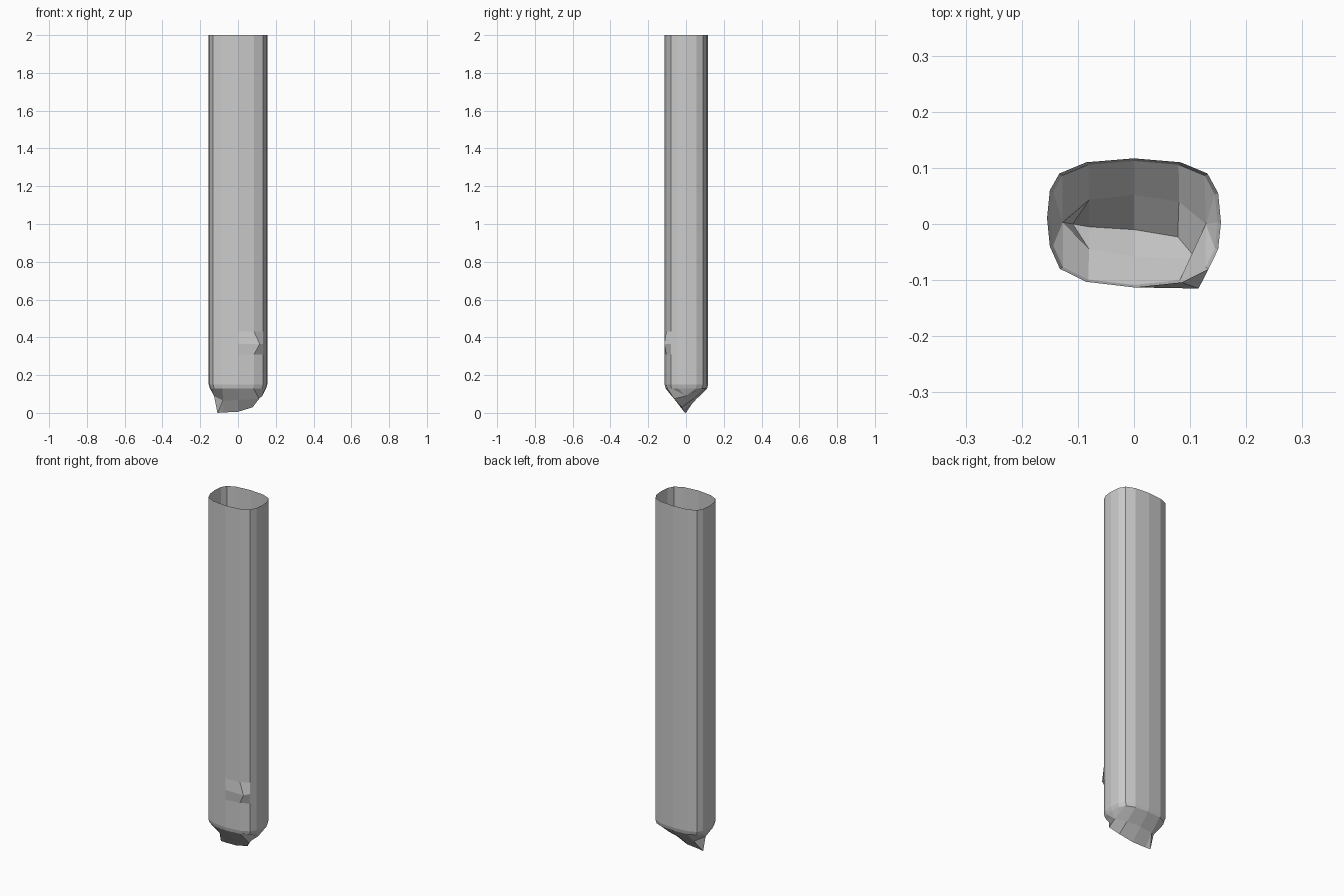
import bpy, bmesh

if "Cube" in bpy.data.objects:
    bpy.data.objects.remove(bpy.data.objects["Cube"])

grey = bpy.data.materials.new("light grey")
grey.diffuse_color = (0.6, 0.6, 0.6, 1)
grey.use_nodes = True
grey.node_tree.nodes["Principled BSDF"].inputs["Base Color"].default_value = grey.diffuse_color

# Rounded oval cross-section, clockwise from the back middle
outline = [(0, .117), (.083, .11), (.131, .09), (.15, .055), (.155, .003), (.15, -.045),
           (.133, -.08), (.085, -.104), (0, -.113), (-.085, -.103), (-.132, -.08),
           (-.15, -.04), (-.155, .01), (-.15, .06), (-.133, .09), (-.085, .11)]
N = len(outline)
bm = bmesh.new()


def face(*verts):
    bm.faces.new(verts)


# Long tube wall, open at the top, tucked in slightly at the bottom
levels = [(2, 1), (.43, 1), (.365, 1), (.31, 1), (.15, 1), (.13, .96)]
rings = [[bm.verts.new((x * s, y * s, z)) for x, y in outline] for z, s in levels]
for a, b in zip(rings, rings[1:]):
    for i in range(N):
        j = (i + 1) % N
        face(a[i], a[j], b[j], b[i])

# Small raised bump low on the front right corner
rings[2][7].co = (.115, -.115, .365)

# Wedge tip: end points, back row, ridge and front row
r = rings[-1]
left = bm.verts.new((-.127, .003, .09))
right = bm.verts.new((.128, 0, .09))
back = [bm.verts.new(p) for p in [(-.08, .043, .065), (0, .052, .07), (.08, .04, .075)]]
ridge = [bm.verts.new(p) for p in [(-.08, -.005, .002), (0, -.01, .006), (.078, -.023, .03)]]
front = [bm.verts.new(p) for p in [(-.08, -.045, .065), (0, -.058, .068), (.112, -.063, .075)]]
spike = bm.verts.new((-.109, 0, 0))

# Rounded ends
for i in range(2, 6):
    face(r[i], r[i + 1], right)
for i in range(10, 14):
    face(r[i], r[i + 1], left)

# Sloping back and front faces
back_edge = [r[14], r[15], r[0], r[1], r[2]]
front_edge = [r[10], r[9], r[8], r[7], r[6]]
for edge, row in ((back_edge, back), (front_edge, front)):
    strip = [left] + row + [right]
    for i in range(4):
        face(edge[i], edge[i + 1], strip[i + 1], strip[i])
    for i in range(2):
        face(row[i], row[i + 1], ridge[i + 1], ridge[i])
    # Pointed left corner of the ridge
    face(left, row[0], spike)
    face(spike, row[0], ridge[0])

# Turned right corner of the ridge
face(back[2], right, front[2], ridge[2])

bmesh.ops.recalc_face_normals(bm, faces=bm.faces)
# Keep the wall facing outward
if bm.faces[0].normal.dot(bm.faces[0].calc_center_median()) < 0:
    bmesh.ops.reverse_faces(bm, faces=bm.faces)
mesh = bpy.data.meshes.new("pointed_tube")
bm.to_mesh(mesh)
bm.free()
mesh.materials.append(grey)
tube = bpy.data.objects.new("pointed_tube", mesh)
bpy.context.collection.objects.link(tube)
